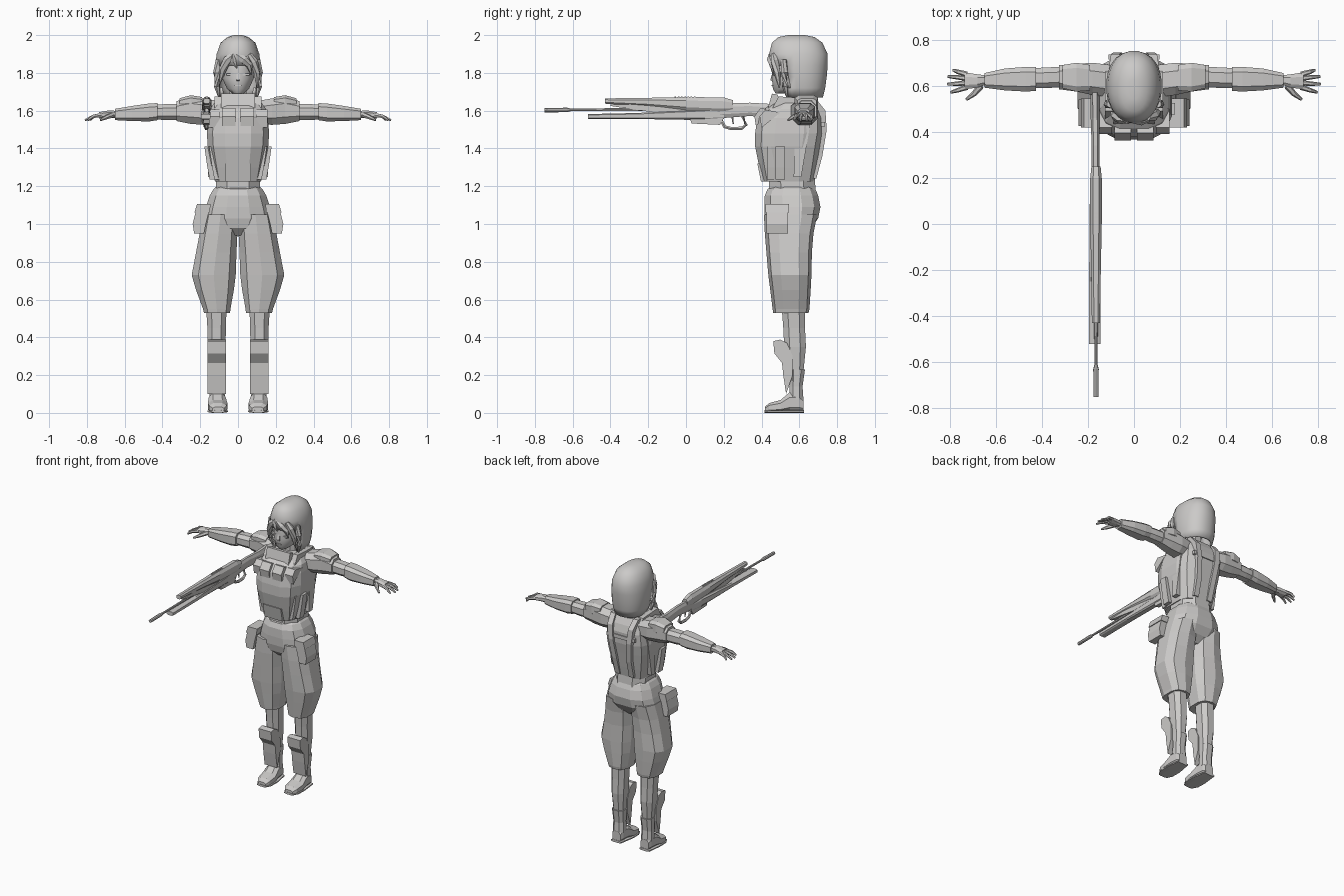
import bpy, bmesh, math
from mathutils import Vector

grey = bpy.data.materials.new("plain_grey")
grey.diffuse_color = (0.6, 0.59, 0.58, 1)


def finish(name, bm, mirror=False, smooth=None):
    bmesh.ops.recalc_face_normals(bm, faces=bm.faces[:])
    me = bpy.data.meshes.new(name)
    bm.to_mesh(me)
    bm.free()
    me.materials.append(grey)
    ob = bpy.data.objects.new(name, me)
    bpy.context.collection.objects.link(ob)
    if mirror:
        ob.modifiers.new("mirror", 'MIRROR').use_mirror_merge = False
    if smooth:
        bpy.ops.object.select_all(action='DESELECT')
        ob.select_set(True)
        bpy.context.view_layer.objects.active = ob
        bpy.ops.object.shade_smooth_by_angle(angle=math.radians(smooth))
    return ob


def skin(rings, cap=True):
    """Skin a list of point rings."""
    bm = bmesh.new()
    vs = [[bm.verts.new(p) for p in r] for r in rings]
    n = len(vs[0])
    for a, b in zip(vs, vs[1:]):
        for i in range(n):
            bm.faces.new((a[i], a[(i + 1) % n], b[(i + 1) % n], b[i]))
    if cap:
        bm.faces.new(vs[0])
        bm.faces.new(vs[-1])
    return bm


def loft(name, axis, rows, n=8, p=0.8, mirror=False, smooth=None, cut=None):
    """Rows are (position along axis, low a, high a, low b, high b)."""
    spread = lambda v: math.copysign(abs(v) ** p, v)
    k = spread(math.cos(math.pi / n))
    rings = []
    for t, a0, a1, b0, b1 in rows:
        ring = []
        for i in range(n):
            ang = 2 * math.pi * (i + 0.5) / n
            a = (a0 + a1) / 2 + (a1 - a0) / 2 * spread(math.cos(ang)) / k
            b = (b0 + b1) / 2 + (b1 - b0) / 2 * spread(math.sin(ang)) / k
            ring.append({'x': (t, a, b), 'y': (a, t, b), 'z': (a, b, t)}[axis])
        rings.append(ring)
    bm = skin(rings)
    if cut:
        gone = [f for f in bm.faces if cut(f.calc_center_median())]
        bmesh.ops.delete(bm, geom=gone, context='FACES')
    return finish(name, bm, mirror, smooth)


def body(name, rows, **kw):
    """Upright loft centred on x = 0: rows are (z, half width, front y, back y)."""
    return loft(name, 'z', [(z, -w, w, f, b) for z, w, f, b in rows], **kw)


def plate(name, x0, x1, profile, mirror=False):
    """Side profile of (y, z) points extruded across x."""
    return finish(name, skin([[(x, y, z) for y, z in profile] for x in (x0, x1)]), mirror)


def box(name, x0, x1, y0, y1, z0, z1, mirror=False):
    return plate(name, x0, x1, [(y0, z0), (y1, z0), (y1, z1), (y0, z1)], mirror)


def tube(name, pts, radii, n=6, mirror=False):
    rings = []
    for i, p in enumerate(pts):
        d = Vector(pts[min(i + 1, len(pts) - 1)]) - Vector(pts[max(i - 1, 0)])
        q = d.to_track_quat('Z', 'Y')
        rings.append([Vector(p) + q @ Vector((radii[i] * math.cos(2 * math.pi * j / n),
                      radii[i] * math.sin(2 * math.pi * j / n), 0)) for j in range(n)])
    return finish(name, skin(rings), mirror)


# Head, face and neck
body("head", [(1.69, .028, .475, .56), (1.715, .058, .46, .61), (1.77, .083, .455, .67),
              (1.85, .092, .462, .70), (1.93, .08, .48, .70)], n=16, p=.95, smooth=50)
plate("nose", -.009, .009, [(.457, 1.80), (.446, 1.762), (.46, 1.755)])
box("mouth", -.018, .018, .453, .47, 1.731, 1.735)
box("eye", .025, .062, .459, .48, 1.787, 1.797, mirror=True)
body("neck", [(1.60, .055, .54, .66), (1.66, .045, .55, .645), (1.74, .045, .55, .64)])

# Bobbed hair with an opening for the face
hair = body("hair", [(1.67, .100, .50, .725), (1.72, .113, .48, .737), (1.78, .119, .46, .745),
                     (1.84, .120, .445, .75), (1.90, .113, .44, .75), (1.96, .092, .455, .722),
                     (1.99, .055, .49, .68), (2.0, .022, .54, .63)], n=24, p=.9, smooth=50,
            cut=lambda c: (c.z < 1.86 and c.y < .535) or c.z < 1.671)
solid = hair.modifiers.new("thickness", 'SOLIDIFY')
solid.thickness = .012
# Fringe strands sweeping from the parting, and long locks by the cheeks
for pts, r in (([(-.02, .452, 1.90), (-.055, .457, 1.87), (-.08, .468, 1.82), (-.098, .485, 1.74)],
                (.014, .024, .02, .004)),
               ([(-.01, .452, 1.90), (.03, .452, 1.87), (.06, .46, 1.84), (.072, .466, 1.79)],
                (.014, .024, .018, .003)),
               ([(-.03, .452, 1.90), (-.025, .452, 1.86), (-.005, .45, 1.825)], (.016, .018, .003)),
               ([(.06, .463, 1.90), (.085, .47, 1.86), (.1, .482, 1.80), (.104, .495, 1.72)],
                (.014, .022, .018, .004))):
    tube("fringe_strand", pts, r)
tube("cheek_lock", [(.104, .52, 1.87), (.112, .52, 1.80), (.112, .525, 1.73), (.1, .535, 1.67)],
     (.016, .02, .017, .004), mirror=True)

# Waist and vest
body("waist", [(1.15, .118, .44, .69), (1.25, .115, .44, .68)])
body("vest", [(1.225, .122, .405, .68), (1.30, .138, .388, .695), (1.41, .16, .366, .715),
              (1.48, .165, .366, .728), (1.56, .158, .378, .73), (1.61, .148, .415, .715),
              (1.655, .115, .475, .69)], n=12, p=.65)
plate("collar_front", -.09, .09, [(.43, 1.60), (.455, 1.69), (.485, 1.685), (.51, 1.61)])
plate("collar_side", .09, .125, [(.45, 1.60), (.49, 1.675), (.66, 1.665), (.68, 1.60)], mirror=True)
plate("chest_pouch", .012, .085, [(.37, 1.52), (.362, 1.57), (.395, 1.615), (.45, 1.60)], mirror=True)
plate("chest_side_pouch", .095, .155, [(.40, 1.51), (.39, 1.57), (.42, 1.605), (.5, 1.59)], mirror=True)
plate("belly_panel", -.07, .07, [(.397, 1.225), (.378, 1.32), (.42, 1.32), (.43, 1.225)])
for y0, y1, lean in ((.475, .525, -.015), (.43, .465, -.02)):
    w = .0 if y0 > .45 else .025
    finish("side_panel", skin([[(.095, y0, z), (x - w, y0, z), (x - w, y1, z), (.095, y1, z)]
                              for z, x in ((1.235, .15), (1.30, .162), (1.41, .178))]), True)
# Back harness straps
finish("back_strap", skin([[(x, y0, z), (x + .038, y0, z), (x + .038, y1, z), (x, y1, z)]
                          for z, x, y0, y1 in ((1.24, .035, .65, .69), (1.36, .038, .67, .722),
                          (1.50, .052, .69, .745), (1.60, .062, .69, .738), (1.66, .07, .62, .69))]), True)
box("back_cross_strap", -.11, .11, .715, .736, 1.515, 1.54)
plate("flank_strap", .125, .158, [(.57, 1.25), (.61, 1.25), (.66, 1.54), (.62, 1.60), (.58, 1.6)], True)

# Arms
loft("shoulder", 'x', [(.10, .55, .69, 1.53, 1.65), (.18, .56, .70, 1.525, 1.665),
                       (.25, .575, .695, 1.53, 1.675), (.325, .585, .69, 1.545, 1.65)], mirror=True)
loft("upper_arm", 'x', [(.30, .595, .682, 1.55, 1.635), (.38, .59, .68, 1.55, 1.635),
                        (.45, .59, .675, 1.555, 1.63)], mirror=True)
loft("shoulder_pad", 'x', [(.19, .58, .69, 1.60, 1.672), (.25, .575, .70, 1.60, 1.682),
                           (.31, .59, .69, 1.60, 1.665)], p=.5, mirror=True)
loft("forearm_guard", 'x', [(.425, .578, .682, 1.55, 1.64), (.47, .575, .682, 1.543, 1.638),
                            (.56, .58, .675, 1.545, 1.625), (.65, .592, .655, 1.55, 1.61)], p=.6, mirror=True)
loft("palm", 'x', [(.64, .605, .645, 1.562, 1.598), (.68, .592, .65, 1.56, 1.602),
                   (.735, .585, .658, 1.558, 1.592)], mirror=True)
for y, tip, dy in ((.594, .795, -.022), (.613, .81, -.006), (.632, .808, .008), (.65, .785, .018)):
    tube("finger", [(.725, y, 1.577), (.765, y + dy * .6, 1.57), (tip, y + dy, 1.55)],
         (.012, .010, .006), mirror=True)
tube("thumb", [(.665, .60, 1.578), (.695, .565, 1.566), (.728, .54, 1.55)], (.015, .012, .006), mirror=True)

# Baggy trousers and side pockets
body("trouser_seat", [(.94, .07, .47, .62), (.98, .15, .43, .665), (1.03, .185, .418, .70),
                      (1.09, .17, .415, .712), (1.15, .15, .417, .70), (1.185, .13, .432, .685),
                      (1.195, .118, .45, .675)], n=12, p=.8)
loft("trouser_leg", 'z', [(.53, .042, .18, .465, .645), (.55, .04, .185, .462, .65),
                          (.65, .022, .222, .45, .656), (.73, .012, .245, .44, .66),
                          (.85, .008, .222, .43, .662), (.95, .003, .203, .422, .67),
                          (1.05, .003, .182, .418, .69)], n=10, p=.75, mirror=True)
finish("trouser_pocket", skin([[(x0, .425, z), (x1, .425, z), (x1, .54, z), (x0, .54, z)]
       for z, x0, x1 in ((.95, .18, .232), (1.0, .17, .24), (1.10, .145, .215))]), True)
finish("pocket_flap", skin([[(x0, .42, z), (x1, .42, z), (x1, .545, z), (x0, .545, z)]
       for z, x0, x1 in ((1.06, .15, .231), (1.105, .145, .217))]), True)

# Lower legs, shin guards and feet
loft("lower_leg", 'z', [(.06, .078, .145, .545, .618), (.12, .08, .142, .548, .61),
                        (.22, .074, .148, .54, .622), (.35, .066, .16, .52, .635),
                        (.45, .064, .162, .515, .63), (.58, .06, .17, .505, .63)], mirror=True)
plate("shin_guard", .064, .162, [(.462, .38), (.50, .388), (.535, .37), (.565, .30), (.565, .2),
                                 (.53, .1), (.515, .2), (.508, .265), (.468, .315)], True)
loft("ankle_cuff", 'z', [(.07, .068, .152, .545, .622), (.14, .072, .15, .55, .617),
                         (.23, .068, .154, .55, .63)], mirror=True)
loft("foot", 'y', [(.418, .075, .135, .004, .032), (.44, .06, .153, .002, .052),
                   (.50, .056, .16, .001, .068), (.55, .065, .155, .001, .11),
                   (.60, .07, .15, .001, .11), (.622, .08, .142, .004, .08)], mirror=True)
loft("sole", 'y', [(.415, .072, .14, 0, .014), (.45, .054, .16, 0, .016), (.52, .053, .162, 0, .016),
                   (.625, .072, .15, 0, .016)], mirror=True)

# Long rifle
loft("rifle_upper_body", 'y', [(-.43, -.183, -.148, 1.637, 1.665), (-.20, -.186, -.144, 1.622, 1.668),
                               (0, -.19, -.14, 1.60, 1.672), (.2, -.19, -.14, 1.59, 1.67),
                               (.25, -.185, -.145, 1.60, 1.655)])
plate("rifle_mid_rail", -.18, -.15, [(-.40, 1.625), (-.40, 1.632), (0, 1.64), (0, 1.58), (-.10, 1.58)])
loft("rifle_lower_rail", 'y', [(-.52, -.195, -.145, 1.555, 1.582), (-.25, -.195, -.145, 1.556, 1.588),
                               (.1, -.192, -.148, 1.55, 1.61), (.2, -.185, -.15, 1.555, 1.61)], p=.5)
loft("rifle_stock", 'y', [(.18, -.186, -.148, 1.56, 1.64), (.34, -.184, -.15, 1.572, 1.642),
                          (.46, -.188, -.15, 1.56, 1.635), (.58, -.19, -.15, 1.51, 1.64),
                          (.595, -.185, -.155, 1.515, 1.63)])
tube("rifle_barrel", [(-.42 + .22, -.165, 0)] and [(-.165, -.2, 1.606), (-.165, -.62, 1.604)], (.009, .007), 8)
tube("rifle_muzzle", [(-.165, -.61, 1.604), (-.165, -.63, 1.604), (-.165, -.75, 1.602)], (.007, .012, .011), 8)
plate("rifle_magazine", -.183, -.152, [(.02, 1.56), (.03, 1.532), (.18, 1.525), (.2, 1.56)])
tube("trigger_guard", [(-.167, .18, 1.56), (-.167, .205, 1.515), (-.167, .24, 1.505), (-.167, .295, 1.507),
                       (-.167, .318, 1.525), (-.167, .30, 1.57)], (.01,) * 6)
tube("trigger", [(-.167, .245, 1.57), (-.167, .25, 1.53)], (.006, .004))
for i in range(7):
    box("sight_rib", -.172, -.158, -.06 + i * .017, -.052 + i * .017, 1.66, 1.676)
